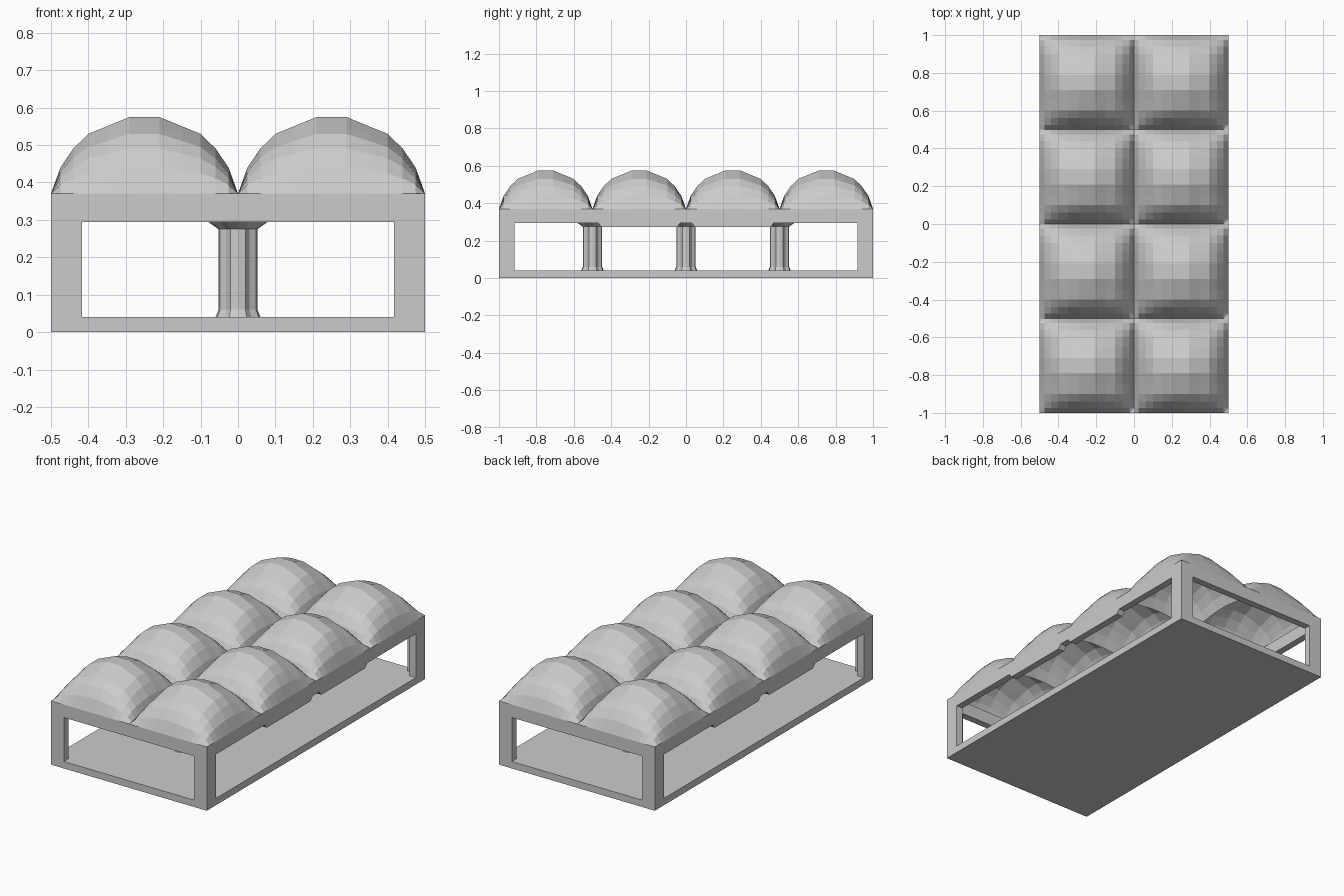
import bpy, bmesh, math

cube = bpy.data.objects.get("Cube")
if cube:
    bpy.data.objects.remove(cube, do_unlink=True)

stone = bpy.data.materials.new("light grey stone")
stone.use_nodes = True
stone.diffuse_color = (0.6, 0.6, 0.6, 1)
stone.node_tree.nodes["Principled BSDF"].inputs["Base Color"].default_value = (0.6, 0.6, 0.6, 1)


def make_object(name, bm):
    bmesh.ops.recalc_face_normals(bm, faces=bm.faces)
    mesh = bpy.data.meshes.new(name)
    bm.to_mesh(mesh)
    bm.free()
    mesh.materials.append(stone)
    obj = bpy.data.objects.new(name, mesh)
    bpy.context.collection.objects.link(obj)
    return obj


def prism(name, outline, axis, lo, hi):
    """Extrude a 2D outline along one axis from lo to hi."""
    bm = bmesh.new()
    place = {"x": lambda a, b: (lo, a, b), "y": lambda a, b: (a, lo, b), "z": lambda a, b: (a, b, lo)}[axis]
    face = bm.faces.new([bm.verts.new(place(a, b)) for a, b in outline])
    moved = bmesh.ops.extrude_face_region(bm, geom=[face])["geom"]
    shift = [hi - lo if c == axis else 0 for c in "xyz"]
    bmesh.ops.translate(bm, vec=shift, verts=[v for v in moved if isinstance(v, bmesh.types.BMVert)])
    return make_object(name, bm)


def rect(a, b0, b1=None, c=None):
    return [(-a, b0), (a, b0), (a, b1), (-a, b1)]


# Box frame: floor, walls and windows cut from one block
WALL, FLOOR, EAVE = 0.04, 0.04, 0.37
frame = prism("wall_frame", rect(0.5, -1, 1), "z", 0, EAVE)
half = [(0.05, 0.272), (0.45, 0.272), (0.47, 0.295), (0.917, 0.295), (0.917, FLOOR)]
crown = [(-0.03, 0.295), (0.03, 0.295)]
side_window = crown + half + [(-y, z) for y, z in reversed(half)]
cutters = [
    prism("room_cutter", rect(0.5 - WALL, -1 + WALL, 1 - WALL), "z", FLOOR, 1),
    prism("end_window_cutter", rect(0.417, FLOOR, 0.295), "y", -2, 2),
    prism("side_window_cutter", side_window, "x", -2, 2),
]
for cutter in cutters:
    cutter.hide_render = True
    mod = frame.modifiers.new("cut", "BOOLEAN")
    mod.operation, mod.solver, mod.object = "DIFFERENCE", "EXACT", cutter
bpy.context.view_layer.update()
cut_mesh = bpy.data.meshes.new_from_object(frame.evaluated_get(bpy.context.evaluated_depsgraph_get()))
frame.modifiers.clear()
frame.data = cut_mesh
for cutter in cutters:
    bpy.data.objects.remove(cutter, do_unlink=True)

# Vaulted roof: eight square pillow domes, with shallow arches between bays below
rise = [(0, 0), (0.025, 0.34), (0.06, 0.59), (0.1, 0.78), (0.15, 0.88), (0.21, 1)]
bay = rise + [(0.5 - u, q) for u, q in reversed(rise)]


def stations(start, bays):
    points = [(start + 0.5 * i + u, q) for i in range(bays) for u, q in bay[:-1]]
    return points + [(start + 0.5 * bays, 0)]


def vault(name, height):
    bm = bmesh.new()
    rows = [[bm.verts.new((x, y, height(p, q))) for x, p in stations(-0.5, 2)]
            for y, q in stations(-1, 4)]
    for r0, r1 in zip(rows, rows[1:]):
        for i in range(len(r0) - 1):
            bm.faces.new((r0[i], r0[i + 1], r1[i + 1], r1[i]))
    return make_object(name, bm)


vault("roof_domes", lambda p, q: EAVE + 0.205 * p * q)
ceiling = vault("vaulted_ceiling", lambda p, q: 0.3 + 0.06 * (p + q - p * q) + 0.17 * p * q)
ceiling.data.flip_normals()

# Lobed columns along the centre line, flared at foot and capital
SIDES = 16
profile = [(0.06, FLOOR - 0.01), (0.06, FLOOR), (0.052, 0.06), (0.052, 0.275), (0.08, 0.295), (0.08, 0.31)]
for number, y in enumerate((-0.5, 0, 0.5), 1):
    bm = bmesh.new()
    rings = []
    for r, z in profile:
        ring = []
        for k in range(SIDES):
            a = 2 * math.pi * k / SIDES
            s = r * (0.84 if k % 4 == 2 else 1)
            ring.append(bm.verts.new((s * math.cos(a), y + s * math.sin(a), z)))
        rings.append(ring)
    for low, high in zip(rings, rings[1:]):
        for k in range(SIDES):
            n = (k + 1) % SIDES
            bm.faces.new((low[k], low[n], high[n], high[k]))
    bm.faces.new(rings[0])
    bm.faces.new(rings[-1])
    make_object(f"column_{number}", bm)
